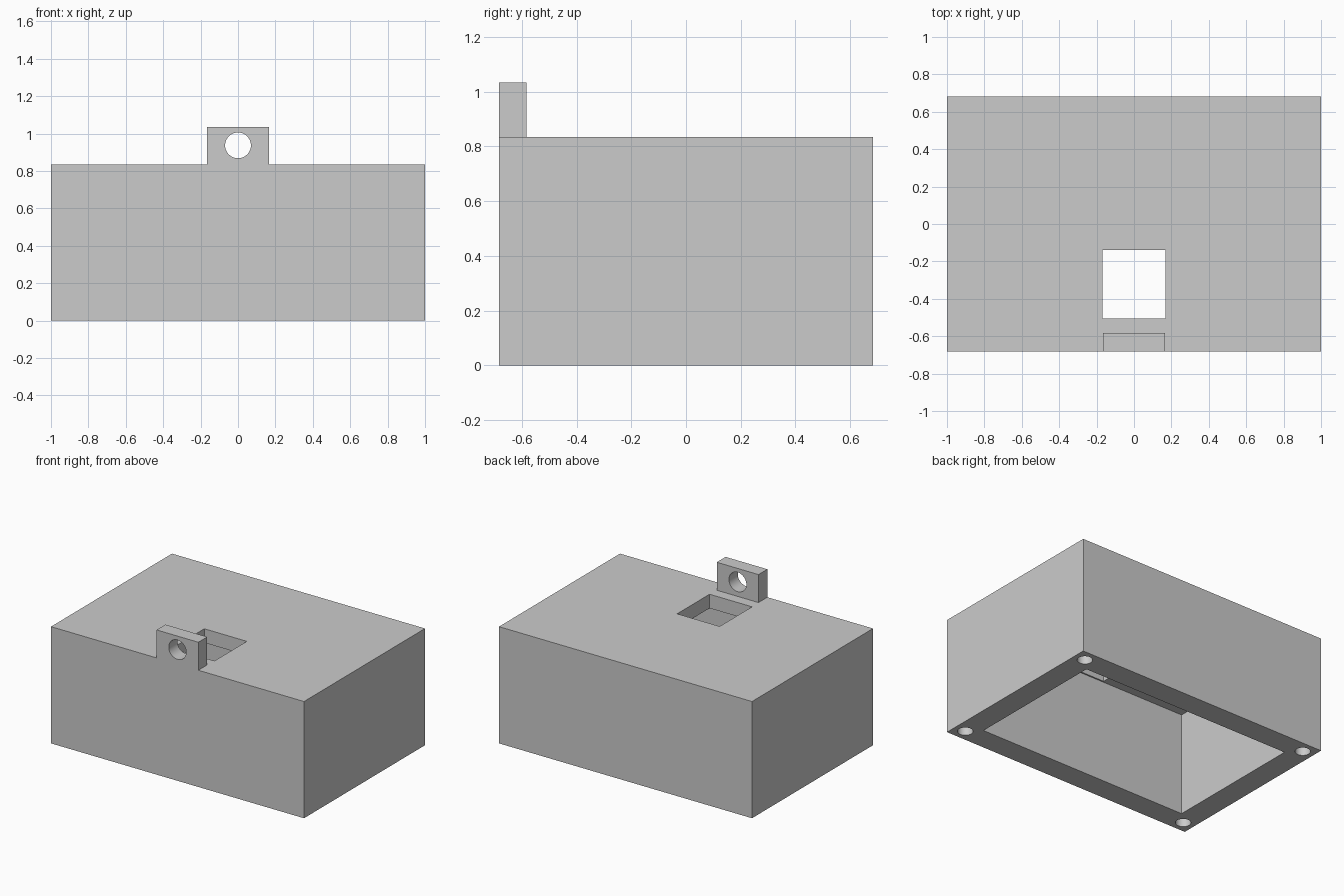
import bpy
from math import radians

cube = bpy.data.objects.get("Cube")
if cube:
    bpy.data.objects.remove(cube, do_unlink=True)

WIDTH, DEPTH, HEIGHT = 2.0, 1.366, 0.834
WALL, ROOF = 0.167, 0.1
FRONT = -DEPTH / 2

grey = bpy.data.materials.new("light grey")
grey.use_nodes = True
grey.diffuse_color = (0.6, 0.6, 0.6, 1)
grey.node_tree.nodes["Principled BSDF"].inputs["Base Color"].default_value = (0.6, 0.6, 0.6, 1)


def box(name, x, y, z):
    """Box from (min, max) pairs along each axis."""
    spans = (x, y, z)
    bpy.ops.mesh.primitive_cube_add(size=1, location=[(a + b) / 2 for a, b in spans])
    obj = bpy.context.object
    obj.name = name
    obj.scale = [b - a for a, b in spans]
    bpy.ops.object.transform_apply(location=True, rotation=False, scale=True)
    obj.data.materials.append(grey)
    return obj


def rod(name, radius, length, location, tilt=0):
    bpy.ops.mesh.primitive_cylinder_add(vertices=48, radius=radius, depth=length,
                                        location=location, rotation=(tilt, 0, 0))
    obj = bpy.context.object
    obj.name = name
    obj.data.materials.append(grey)
    return obj


def combine(target, tool, operation):
    """Apply a boolean and discard the tool object."""
    mod = target.modifiers.new(operation.title(), 'BOOLEAN')
    mod.operation, mod.solver, mod.object = operation, 'EXACT', tool
    bpy.context.view_layer.objects.active = target
    bpy.ops.object.modifier_apply(modifier=mod.name)
    bpy.data.objects.remove(tool, do_unlink=True)


# Outer block with the hanging tab on its front top edge
housing = box("housing", (-WIDTH / 2, WIDTH / 2), (FRONT, -FRONT), (0, HEIGHT))
tab = box("hanging_tab", (-0.165, 0.165), (FRONT, FRONT + 0.1), (HEIGHT - 0.05, 1.034))
combine(housing, tab, 'UNION')

# Hollow inside, open at the bottom
inner_x, inner_y = WIDTH / 2 - WALL, DEPTH / 2 - WALL
cavity = box("cavity_cutter", (-inner_x, inner_x), (-inner_y, inner_y), (-0.1, HEIGHT - ROOF))
combine(housing, cavity, 'DIFFERENCE')

# Rectangular opening through the roof
window = box("window_cutter", (-0.168, 0.168), (-0.506, -0.14), (HEIGHT - 0.2, HEIGHT + 0.1))
combine(housing, window, 'DIFFERENCE')

# Round hole through the tab
eye = rod("eye_cutter", 0.069, 0.4, (0, FRONT + 0.05, 0.937), radians(90))
combine(housing, eye, 'DIFFERENCE')

# Blind screw holes in the four bottom corners
for sx in (-1, 1):
    for sy in (-1, 1):
        x, y = sx * (WIDTH - WALL) / 2, sy * (DEPTH - WALL) / 2
        combine(housing, rod("screw_cutter", 0.05, 0.8, (x, y, 0)), 'DIFFERENCE')

bpy.ops.object.select_all(action='DESELECT')
housing.select_set(True)
bpy.context.view_layer.objects.active = housing
bpy.ops.object.shade_smooth_by_angle(angle=radians(30))
